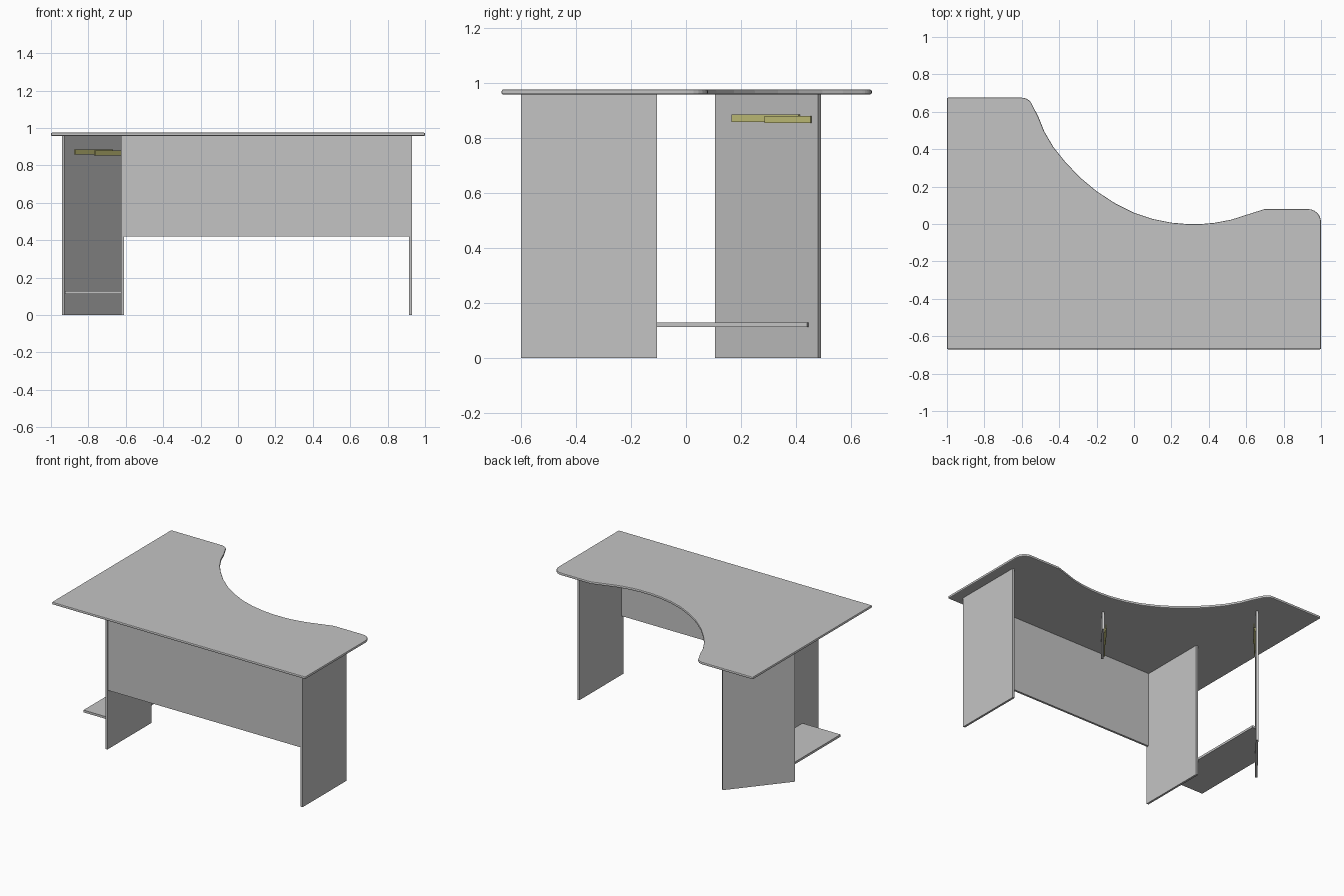
import bpy, bmesh, math
from mathutils import Vector

cube = bpy.data.objects.get("Cube")
if cube:
    bpy.data.objects.remove(cube, do_unlink=True)


def material(name, rgb):
    m = bpy.data.materials.new(name)
    m.use_nodes = True
    m.diffuse_color = (*rgb, 1)
    m.node_tree.nodes["Principled BSDF"].inputs["Base Color"].default_value = (*rgb, 1)
    return m


GREY = material("grey board", (0.55, 0.55, 0.55))
OLIVE = material("olive metal", (0.57, 0.55, 0.2))


def slab(name, outline, z0, z1, mat=GREY):
    """Extrude a flat outline from z0 up to z1."""
    bm = bmesh.new()
    face = bm.faces.new([bm.verts.new((x, y, z0)) for x, y in outline])
    top = bmesh.ops.extrude_face_region(bm, geom=[face])["geom"]
    bmesh.ops.translate(bm, vec=(0, 0, z1 - z0),
                        verts=[g for g in top if isinstance(g, bmesh.types.BMVert)])
    bmesh.ops.recalc_face_normals(bm, faces=bm.faces)
    mesh = bpy.data.meshes.new(name)
    bm.to_mesh(mesh)
    bm.free()
    mesh.materials.append(mat)
    obj = bpy.data.objects.new(name, mesh)
    bpy.context.collection.objects.link(obj)
    return obj


def board(name, x, y, z, mat=GREY):
    return slab(name, [(x[0], y[0]), (x[1], y[0]), (x[1], y[1]), (x[0], y[1])], *z, mat)


def arc(cx, cy, r, a0, a1, n=6):
    return [(cx + r * math.cos(math.radians(a0 + (a1 - a0) * i / n)),
             cy + r * math.sin(math.radians(a0 + (a1 - a0) * i / n))) for i in range(n + 1)]


# Desk top: rounded corners and a sweeping concave edge at the back
sweep = [(0.70, 0.08), (0.62, 0.055), (0.52, 0.023), (0.43, 0.006), (0.36, 0), (0.28, 0),
         (0.2, 0.007), (0.1, 0.027), (0, 0.06), (-0.1, 0.11), (-0.2, 0.175), (-0.29, 0.25),
         (-0.37, 0.335), (-0.43, 0.41), (-0.48, 0.495), (-0.51, 0.57)]
outline = [(-1, -0.67), (1, -0.67)] + arc(0.93, 0.01, 0.07, 0, 90) + sweep \
    + arc(-0.6, 0.615, 0.06, 25, 90) + [(-1, 0.675)]
top = slab("desk_top", outline, 0.957, 0.975)
bevel = top.modifiers.new("rounded edge", "BEVEL")
bevel.width = 0.006
bevel.segments = 2
bevel.limit_method = "ANGLE"
bevel.angle_limit = math.radians(50)

# Upright side panels and the front board between them
for name, x in (("left_leg_panel", 0.915), ("right_leg_panel", -0.625)):
    board(name, (x, x + 0.015), (-0.6, -0.105), (0, 0.957))
board("front_board", (-0.61, 0.915), (-0.595, -0.58), (0.42, 0.957))

# Frame of the slanted panel: u runs along it, n points to the knee space
start = Vector((-0.934, 0.11))
u = (Vector((-0.626, 0.485)) - start).normalized()
n = Vector((u.y, -u.x))


def slanted(name, t, d, z, mat=GREY):
    corners = [start + u * a + n * b
               for a, b in ((t[0], d[0]), (t[1], d[0]), (t[1], d[1]), (t[0], d[1]))]
    return slab(name, corners, *z, mat)


slanted("slanted_leg_panel", (0, 0.485), (-0.008, 0.008), (0, 0.957))
slanted("runner_support", (0.08, 0.465), (0.982, 0.998), (0.83, 0.957))

# Facing pair of two-part tray runners
for side, base, sign, slide in (("right", 0.008, 1, 0), ("left", 0.982, -1, -0.02)):
    slanted(side + "_outer_runner", (0.085 + slide, 0.4 + slide),
            (base, base + sign * 0.008), (0.857, 0.885), OLIVE)
    slanted(side + "_inner_runner", (0.245 + slide, 0.46 + slide),
            (base + sign * 0.008, base + sign * 0.014), (0.853, 0.879), OLIVE)

# Low shelf, cut along the slanted panel
slab("low_shelf", [(-0.925, -0.42), (-0.625, -0.42), (-0.625, 0.44),
                   (-0.65, 0.445), (-0.925, 0.115)], 0.112, 0.128)
